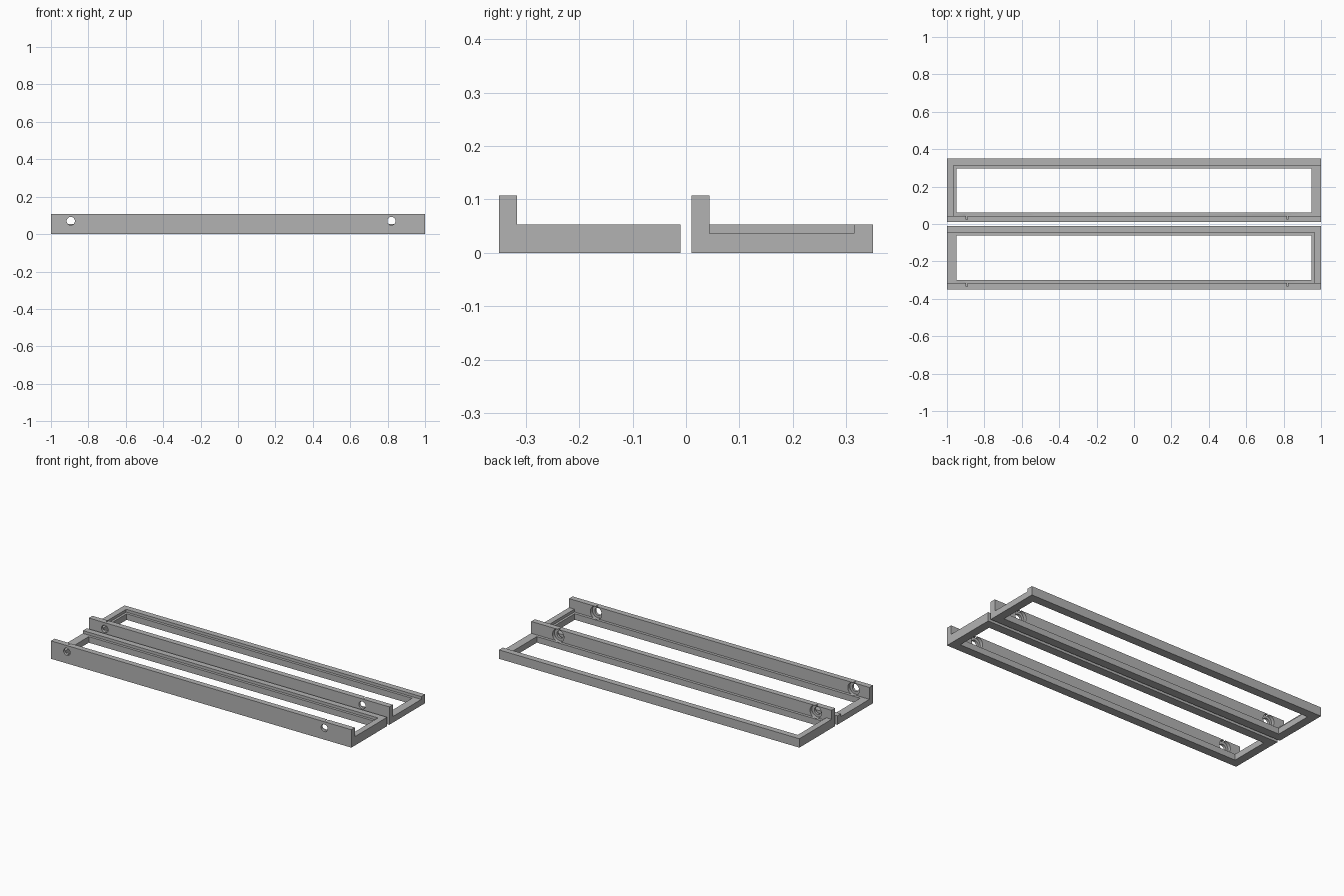
import bpy
import bmesh
from mathutils import Matrix, Vector

cube = bpy.data.objects.get("Cube")
if cube:
    bpy.data.objects.remove(cube, do_unlink=True)

grey = bpy.data.materials.new("plain grey")
grey.use_nodes = True
colour = (0.45, 0.45, 0.45, 1)
grey.diffuse_color = colour
grey.node_tree.nodes["Principled BSDF"].inputs["Base Color"].default_value = colour

DEPTH, WALL, RIM = 0.34, 0.034, 0.036
LEDGE_Z, RIM_Z, WALL_Z = 0.0365, 0.0535, 0.1077
HOLE_Z, HOLE_R, BORE_R = 0.07, 0.022, 0.038
HOLE_X = (-0.894, 0.82)


def to_object(name, bm):
    bmesh.ops.recalc_face_normals(bm, faces=bm.faces)
    mesh = bpy.data.meshes.new(name)
    bm.to_mesh(mesh)
    bm.free()
    mesh.materials.append(grey)
    obj = bpy.data.objects.new(name, mesh)
    bpy.context.collection.objects.link(obj)
    return obj


def box(name, lo, hi):
    lo, hi = Vector(lo), Vector(hi)
    bm = bmesh.new()
    bmesh.ops.create_cube(bm, size=1, matrix=Matrix.Translation((lo + hi) / 2)
                          @ Matrix.Diagonal((hi - lo).to_4d()))
    return to_object(name, bm)


def bore(name, x, y0, y1, radius):
    """Cylinder along y."""
    bm = bmesh.new()
    place = Matrix.Translation((x, (y0 + y1) / 2, HOLE_Z)) @ Matrix.Rotation(1.5707963, 4, "X")
    bmesh.ops.create_cone(bm, cap_ends=True, segments=32, radius1=radius,
                          radius2=radius, depth=y1 - y0, matrix=place)
    return to_object(name, bm)


def cut(obj, cutter):
    mod = obj.modifiers.new("cut", "BOOLEAN")
    mod.operation, mod.solver, mod.object = "DIFFERENCE", "EXACT", cutter
    bpy.context.view_layer.objects.active = obj
    bpy.ops.object.modifier_apply(modifier=mod.name)
    bpy.data.objects.remove(cutter, do_unlink=True)


def make_frame(name, y, open_side):
    # L-shaped profile: tall front wall with a low base behind it
    profile = [(0, 0), (DEPTH, 0), (DEPTH, RIM_Z), (WALL, RIM_Z), (WALL, WALL_Z), (0, WALL_Z)]
    bm = bmesh.new()
    face = bm.faces.new([bm.verts.new((-1, y + py, pz)) for py, pz in profile])
    ext = bmesh.ops.extrude_face_region(bm, geom=[face])
    bmesh.ops.translate(bm, vec=(2, 0, 0),
                        verts=[v for v in ext["geom"] if isinstance(v, bmesh.types.BMVert)])
    frame = to_object(name, bm)

    # Panel rebate, running out through one end
    ends = sorted((open_side * 1.1, -open_side * (1 - RIM)))
    cut(frame, box("rebate_cutter", (ends[0], y + WALL, LEDGE_Z),
                   (ends[1], y + DEPTH - RIM, 0.2)))
    # Window opening
    cut(frame, box("opening_cutter", (-0.95, y + 0.051, -0.1), (0.95, y + 0.288, 0.2)))
    # Counterbored screw holes in the wall
    for x in HOLE_X:
        cut(frame, bore("hole_cutter", x, y - 0.05, y + 0.03, HOLE_R))
        cut(frame, bore("counterbore_cutter", x, y + 0.015, y + WALL + 0.006, BORE_R))

    bpy.ops.object.select_all(action="DESELECT")
    frame.select_set(True)
    bpy.context.view_layer.objects.active = frame
    bpy.ops.object.shade_smooth_by_angle(angle=0.5)


make_frame("front_frame", -0.35, -1)
make_frame("back_frame", 0.01, 1)
